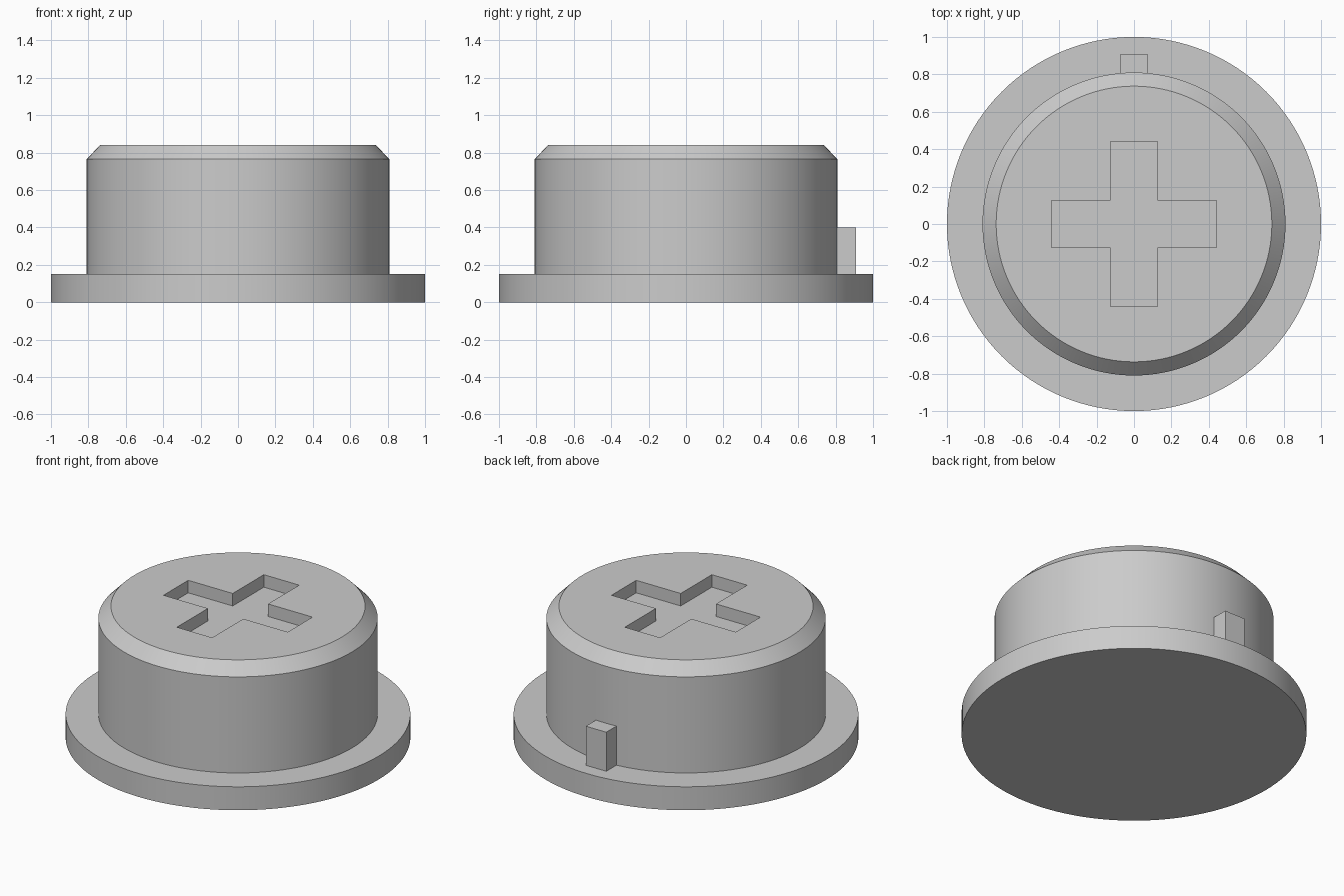
import bpy
import bmesh
import math
from mathutils import Matrix, Vector

if "Cube" in bpy.data.objects:
    bpy.data.objects.remove(bpy.data.objects["Cube"], do_unlink=True)

SEGMENTS = 128
TOP = 0.84

grey = bpy.data.materials.new("plain_grey")
grey.use_nodes = True
colour = (0.6, 0.6, 0.6, 1)
grey.diffuse_color = colour
grey.node_tree.nodes["Principled BSDF"].inputs["Base Color"].default_value = colour


def make_object(name, bm):
    bmesh.ops.recalc_face_normals(bm, faces=bm.faces)
    mesh = bpy.data.meshes.new(name)
    bm.to_mesh(mesh)
    bm.free()
    mesh.materials.append(grey)
    obj = bpy.data.objects.new(name, mesh)
    bpy.context.collection.objects.link(obj)
    return obj


def lathe(name, profile):
    """Turn an (r, z) profile about z, closing both ends with flat caps."""
    bm = bmesh.new()
    rings = []
    for r, z in profile:
        ring = bmesh.ops.create_circle(bm, segments=SEGMENTS, radius=r,
                                       matrix=Matrix.Translation((0, 0, z)))
        rings.append(ring["verts"])
    for low, high in zip(rings, rings[1:]):
        for i in range(SEGMENTS):
            j = (i + 1) % SEGMENTS
            bm.faces.new((low[i], low[j], high[j], high[i]))
    bm.faces.new(rings[0])
    bm.faces.new(rings[-1])
    return make_object(name, bm)


def cross_prism(name, reach, half, z_low, z_high):
    """Plus-shaped prism: one arm's three corners repeated by quarter turns."""
    bm = bmesh.new()
    corners = []
    for k in range(4):
        turn = Matrix.Rotation(k * math.pi / 2, 3, "Z")
        for x, y in ((reach, -half), (reach, half), (half, half)):
            corners.append(bm.verts.new(turn @ Vector((x, y, z_low))))
    base = bm.faces.new(corners)
    lifted = bmesh.ops.extrude_face_region(bm, geom=[base], use_keep_orig=True)
    moved = [g for g in lifted["geom"] if isinstance(g, bmesh.types.BMVert)]
    bmesh.ops.translate(bm, verts=moved, vec=(0, 0, z_high - z_low))
    return make_object(name, bm)


# Flanged round body with a chamfered top edge
body = lathe("flanged_body", [(1, 0), (1, 0.15), (0.81, 0.15),
                              (0.81, 0.765), (0.737, TOP)])

# Cross-shaped recess in the top
cutter = cross_prism("cross_cutter", 0.44, 0.125, TOP - 0.08, TOP + 0.1)
cutter.hide_render = True
cut = body.modifiers.new("cross_recess", "BOOLEAN")
cut.operation = "DIFFERENCE"
cut.solver = "EXACT"
cut.object = cutter
bpy.ops.object.select_all(action="DESELECT")
bpy.context.view_layer.objects.active = body
body.select_set(True)
bpy.ops.object.modifier_apply(modifier=cut.name)
bpy.data.objects.remove(cutter, do_unlink=True)
bpy.ops.object.shade_smooth_by_angle(angle=math.radians(30))

# Locating key standing on the flange at the back
bm = bmesh.new()
bmesh.ops.create_cube(bm, size=1, matrix=Matrix.Translation((0, 0.85, 0.275))
                      @ Matrix.Diagonal((0.145, 0.12, 0.25, 1)))
make_object("locating_key", bm)
